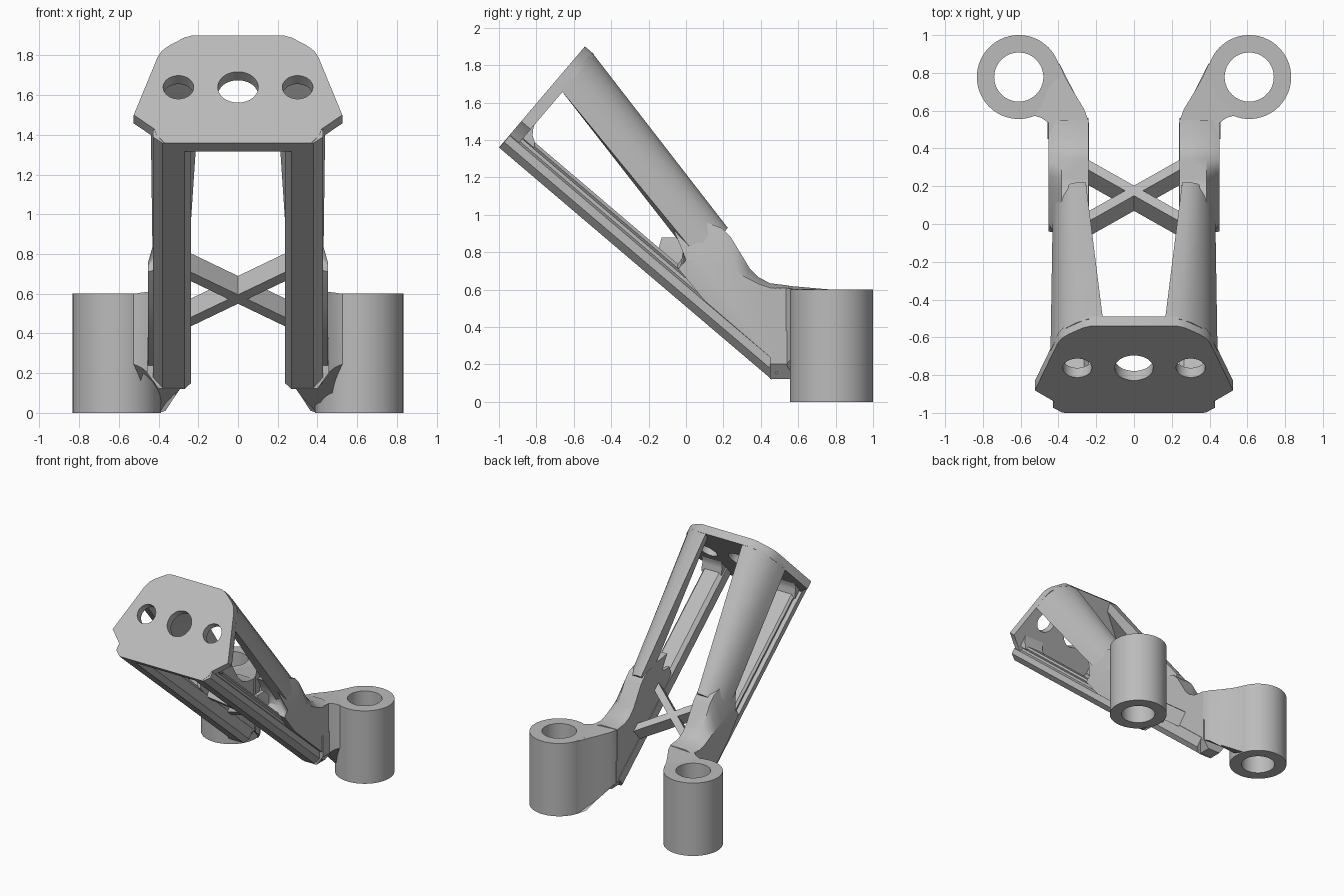
import bpy, bmesh, math
from mathutils import Vector

cube = bpy.data.objects.get("Cube")
if cube:
    bpy.data.objects.remove(cube, do_unlink=True)

grey = bpy.data.materials.new("plain grey")
grey.use_nodes = True
grey.diffuse_color = (0.5, 0.5, 0.5, 1)
grey.node_tree.nodes["Principled BSDF"].inputs["Base Color"].default_value = (0.5, 0.5, 0.5, 1)


def tilt(x, u, v):
    """Frame of the slanted body: u runs down the rails, v up the plate."""
    return Vector((x, -1 + 0.762 * u + 0.648 * v, 1.36 - 0.648 * u + 0.762 * v))


def apply_all(obj):
    bpy.context.view_layer.objects.active = obj
    for mod in list(obj.modifiers):
        bpy.ops.object.modifier_apply(modifier=mod.name)


def smooth(obj, angle=35):
    bpy.ops.object.select_all(action='DESELECT')
    obj.select_set(True)
    bpy.context.view_layer.objects.active = obj
    bpy.ops.object.shade_smooth_by_angle(angle=math.radians(angle))


def loft(name, rings, mirror=True, closed=False):
    """Skin matching rings of points, capped at the ends or closed in a loop."""
    bm = bmesh.new()
    loops = [[bm.verts.new(p) for p in ring] for ring in rings]
    n = len(loops[0])
    for k in range(len(loops) if closed else len(loops) - 1):
        a, b = loops[k], loops[(k + 1) % len(loops)]
        for i in range(n):
            j = (i + 1) % n
            bm.faces.new((a[i], a[j], b[j], b[i]))
    if not closed:
        bm.faces.new(loops[0])
        bm.faces.new(loops[-1])
    bmesh.ops.recalc_face_normals(bm, faces=bm.faces)
    mesh = bpy.data.meshes.new(name)
    bm.to_mesh(mesh)
    bm.free()
    obj = bpy.data.objects.new(name, mesh)
    bpy.context.collection.objects.link(obj)
    mesh.materials.append(grey)
    if mirror:
        obj.modifiers.new("mirror", 'MIRROR').use_mirror_merge = False
    apply_all(obj)
    smooth(obj)
    return obj


def circle(n, r, cx=0, cy=0):
    return [(cx + r * math.cos(2 * math.pi * i / n),
             cy + r * math.sin(2 * math.pi * i / n)) for i in range(n)]


# Mounting plate with three round holes
half = [(0.37, 0), (0.41, 0.05), (0.42, 0.09), (0.525, 0.184), (0.405, 0.565),
        (0.385, 0.605), (0.35, 0.64), (0.27, 0.695), (0.23, 0.709)]
outline = half + [(-x, v) for x, v in reversed(half)]
plate = loft("mounting_plate", [[tilt(x, u, v) for x, v in outline] for u in (0, 0.066)], mirror=False)
for x, r in ((-0.3, 0.077), (0, 0.102), (0.3, 0.077)):
    cutter = loft("hole_cutter", [[tilt(a, u, b) for a, b in circle(48, r, x, 0.367)]
                                  for u in (-0.1, 0.2)], mirror=False)
    cutter.hide_render = True
    mod = plate.modifiers.new("hole", 'BOOLEAN')
    mod.operation, mod.solver, mod.object = 'DIFFERENCE', 'EXACT', cutter
    apply_all(plate)
    bpy.data.objects.remove(cutter, do_unlink=True)
smooth(plate)

# Lower rails with a groove along the outer side
rail = [(0.27, 0), (0.38, 0), (0.428, 0.04), (0.428, 0.085), (0.4, 0.097), (0.4, 0.115),
        (0.412, 0.128), (0.395, 0.145), (0.265, 0.145), (0.237, 0.12), (0.237, 0.04)]
loft("lower_rail", [[tilt(x, u, v) for x, v in rail] for u in (0.002, 1.915)])

# Foot where each rail meets its arm
foot = [(0.45, 0.122), (0.56, 0.122), (0.56, 0.3), (0.45, 0.3)]
loft("rail_foot", [[(x, y, z + d) for y, z in foot]
                   for x, d in ((0.24, 0.07), (0.29, 0), (0.4, 0), (0.458, 0.08))])

# Corner fillets between plate and rails
gusset = [(0.05, 0.12), (0.145, 0.12), (0.125, 0.148), (0.095, 0.165), (0.075, 0.195), (0.05, 0.25)]
loft("corner_fillet", [[tilt(x, u, v) for u, v in gusset] for x in (0.245, 0.425)])

# Upper struts, rounded outside and tapering away from the plate
start = [(0.165, 0.709), (0.24, 0.709), (0.3, 0.68), (0.357, 0.637), (0.398, 0.578),
         (0.422, 0.515), (0.442, 0.449), (0.38, 0.449), (0.18, 0.64)]
end = [(0.255, 0.46), (0.29, 0.465), (0.335, 0.45), (0.375, 0.415), (0.405, 0.36),
       (0.422, 0.31), (0.43, 0.24), (0.35, 0.21), (0.245, 0.35)]
rings = []
for t in (0, 0.25, 0.5, 0.75, 1):
    rings.append([tilt(a + (c - a) * t, 0.05 + 1.16 * t, b + (d - b) * t)
                  for (a, b), (c, d) in zip(start, end)])
loft("upper_strut", rings)

# Side webs joining strut, rail and arm: an inner pad, a body and a lower outer face
web = [(-0.1, 1.0), (-0.04, 0.91), (-0.01, 0.84), (-0.01, 0.78), (-0.05, 0.73), (0.1, 0.54),
       (0.46, 0.23), (0.55, 0.2), (0.55, 0.622), (0.45, 0.634), (0.39, 0.665), (0.34, 0.715),
       (0.24, 0.88), (0.19, 0.93), (0.05, 0.98)]
pad = web[:1] + [(-0.05, 0.92), (-0.04, 0.88), (-0.13, 0.88), (-0.15, 0.81)] + web[5:]
skirt = [(0, 0.76), (-0.005, 0.75), (-0.015, 0.74), (-0.03, 0.725), (-0.04, 0.71), (0.1, 0.54),
         (0.46, 0.23), (0.55, 0.2), (0.55, 0.6), (0.45, 0.61), (0.39, 0.63), (0.33, 0.66),
         (0.26, 0.7), (0.18, 0.73), (0.08, 0.76)]
loft("side_web", [[(x, y, z) for y, z in side]
                  for x, side in ((0.24, pad), (0.27, pad), (0.29, web), (0.385, web), (0.452, skirt))])

# Necks running out to the sockets: plan position, bottom height, top height
neck = [(0.24, 0.48, 0.22, 0.625), (0.242, 0.55, 0.19, 0.62), (0.265, 0.61, 0.16, 0.615),
        (0.32, 0.7, 0.08, 0.605), (0.365, 0.78, 0.01, 0.6), (0.395, 0.85, 0.002, 0.598),
        (0.44, 0.78, 0.002, 0.598), (0.49, 0.65, 0.03, 0.598),
        (0.535, 0.575, 0.25, 0.598), (0.49, 0.562, 0.23, 0.605), (0.452, 0.535, 0.2, 0.61),
        (0.45, 0.48, 0.2, 0.61)]
loft("socket_neck", [[(x, y, lo) for x, y, lo, hi in neck], [(x, y, hi) for x, y, lo, hi in neck]])

# Tubular sockets
tube = [circle(72, r, 0.61, 0.778) for r in (0.222, 0.13)]
loft("tube_socket", [[(x, y, z) for x, y in tube[k]]
                     for k, z in ((0, 0), (0, 0.6), (1, 0.6), (1, 0))], closed=True)

# Crossed braces of square section
section = [(-0.035, -0.062), (0.035, -0.062), (0.035, 0.062), (-0.035, 0.062)]
loft("cross_brace", [[tilt(x, 1.345 + 0.74 * x + a, 0.172 + b) for a, b in section]
                     for x in (-0.26, 0.26)])
